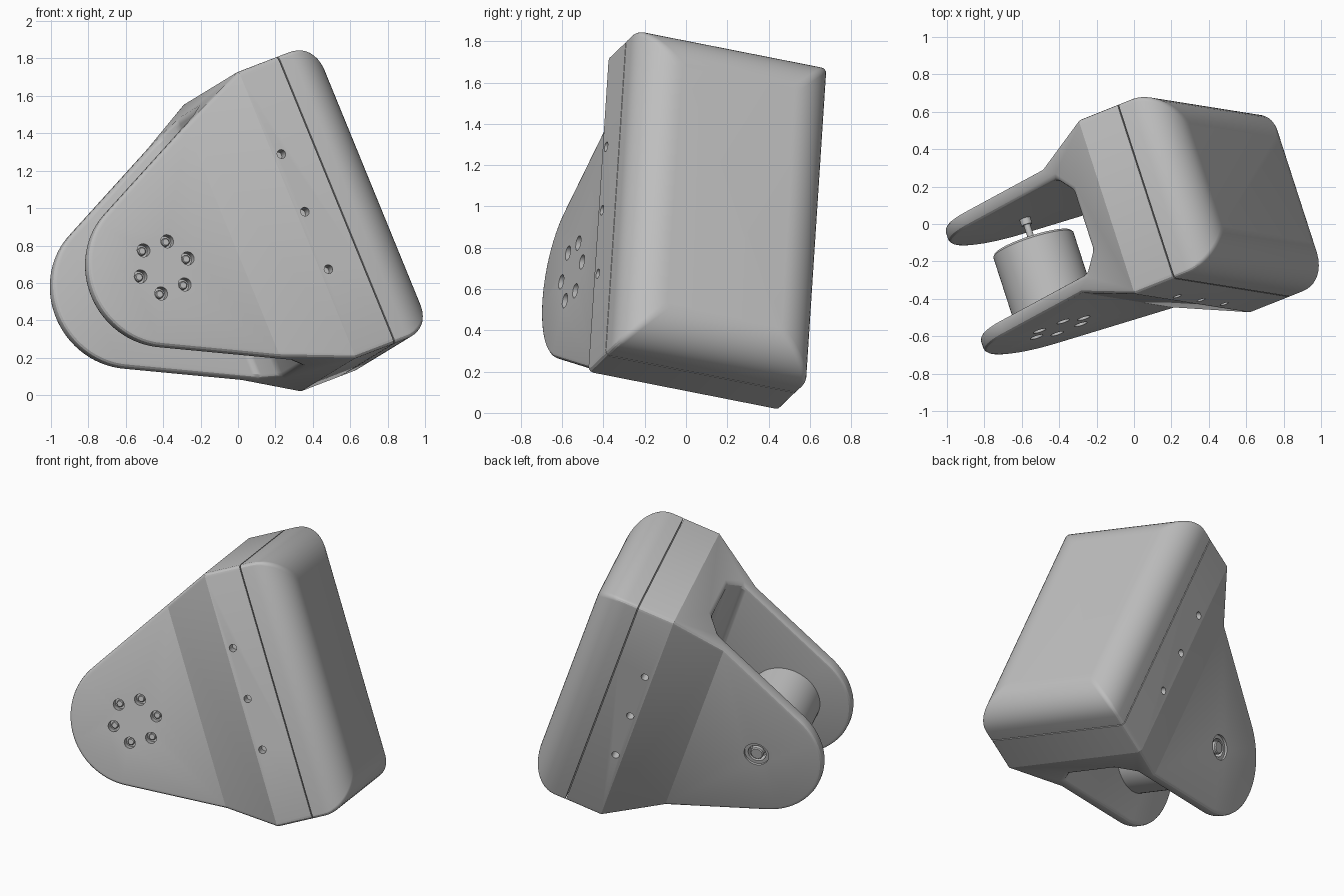
import bpy, bmesh
from math import sin, cos, pi, atan2, asin, hypot
from mathutils import Vector, Matrix

cube = bpy.data.objects.get("Cube")
if cube:
    bpy.data.objects.remove(cube, do_unlink=True)

# One plain grey for the whole model
grey = bpy.data.materials.new("plain_grey")
grey.use_nodes = True
colour = (0.52, 0.52, 0.52, 1)
grey.diffuse_color = colour
grey.node_tree.nodes["Principled BSDF"].inputs["Base Color"].default_value = colour

# Tilted frame: local x to the lid, local y along the pivot, local z along the box
back = Vector((0.875, 0.349, 0.335)).normalized()
up = Vector((-0.378, 0.06, 0.924))
side = up.cross(back).normalized()
up = back.cross(side)
FRAME = Matrix((back, side, up)).transposed().to_4x4()
FRAME.translation = -0.172 * side + 0.747 * up

HALF_W, HALF_L = 0.498, 0.829      # half width and half length of the box
ARM_OUT, ARM_IN = 0.353, 0.27      # outer and inner faces of the fork arms
PIVOT, ARM_R = -0.31, 0.425        # pivot position and arm end radius
SEAM, SHOULDER = 0.693, 0.453
EDGE = 0.025


def loft(bm, rings):
    """Skin a closed solid through rings of equal point count."""
    loops = [[bm.verts.new(p) for p in ring] for ring in rings]
    n = len(loops[0])
    for a, b in zip(loops, loops[1:]):
        for i in range(n):
            j = (i + 1) % n
            bm.faces.new((a[i], a[j], b[j], b[i]))
    bm.faces.new(loops[0][::-1])
    bm.faces.new(loops[-1])


def turned(bm, profile, u=PIVOT, w=0.0, n=32):
    """Turn (position, radius) pairs around an axis parallel to the pivot."""
    loft(bm, [[(u + r * cos(2 * pi * i / n), v, w + r * sin(2 * pi * i / n))
               for i in range(n)] for v, r in profile])


def make(name, build):
    bm = bmesh.new()
    build(bm)
    bmesh.ops.recalc_face_normals(bm, faces=bm.faces)
    mesh = bpy.data.meshes.new(name)
    bm.to_mesh(mesh)
    bm.free()
    mesh.materials.append(grey)
    obj = bpy.data.objects.new(name, mesh)
    bpy.context.collection.objects.link(obj)
    obj.matrix_world = FRAME
    return obj


def boolean(obj, cutter, operation):
    mod = obj.modifiers.new(operation.lower(), "BOOLEAN")
    mod.object, mod.operation, mod.solver = cutter, operation, "EXACT"
    cutter.hide_render = True


# Side outline: box shoulders running tangent into the round arm end
def side_prism(bm):
    du, dw = SHOULDER - PIVOT, HALF_L
    slope = atan2(dw, du) - asin(ARM_R / hypot(du, dw))
    start = pi / 2 + slope
    outline = [(0.8, -HALF_L), (0.8, HALF_L), (SHOULDER, HALF_L)]
    steps = 36
    for i in range(steps + 1):
        a = start + (2 * pi - 2 * start) * i / steps
        outline.append((PIVOT + ARM_R * cos(a), ARM_R * sin(a)))
    outline.append((SHOULDER, -HALF_L))
    loft(bm, [[(u, v, w) for u, w in outline] for v in (-0.6, 0.6)])


# Plan outline: tapered shoulders and a slot with chamfered corners
def plan_prism(bm):
    half = [(0.8, HALF_W), (SHOULDER, HALF_W), (0.11, ARM_OUT), (-1, ARM_OUT),
            (-1, ARM_IN), (0.18, ARM_IN), (0.27, 0.17)]
    outline = half + [(u, -v) for u, v in reversed(half)]
    loft(bm, [[(u, v, w) for u, v in outline] for w in (-1, 1)])


SCREWS = [(PIVOT + 0.144 * cos(k * pi / 3), 0.144 * sin(k * pi / 3)) for k in range(6)]


def body_cuts(bm):
    # flat seam face
    loft(bm, [[(u, v, w) for v, w in ((-1, -1), (1, -1), (1, 1), (-1, 1))]
              for u in (SEAM - 0.003, 1)])
    # motor screw holes
    for u, w in SCREWS:
        turned(bm, [(-0.4, 0.036), (-0.305, 0.036)], u, w, 20)
    # three lid screw holes on each side
    for s in (-1, 1):
        for w in (-0.333, 0, 0.333):
            turned(bm, [(s * 0.6, 0.024), (s * 0.43, 0.024)], 0.5, w, 20)
    # stepped pivot bore
    turned(bm, [(0.285, 0.058), (0.338, 0.058), (0.338, 0.08), (0.4, 0.08)])


fork_body = make("fork_body", side_prism)
plan = make("plan_cutter", plan_prism)
cuts = make("hole_cutter", body_cuts)
boolean(fork_body, plan, "INTERSECT")
bevel = fork_body.modifiers.new("soft_edges", "BEVEL")
bevel.width, bevel.segments = EDGE, 3
bevel.limit_method, bevel.angle_limit = "ANGLE", 0.55
boolean(fork_body, cuts, "DIFFERENCE")

# Bake the body, then drop the cutters
bpy.context.view_layer.update()
baked = bpy.data.meshes.new_from_object(
    fork_body.evaluated_get(bpy.context.evaluated_depsgraph_get()))
fork_body.modifiers.clear()
fork_body.data = baked
for cutter in (plan, cuts):
    bpy.data.objects.remove(cutter, do_unlink=True)


# Lid: rounded rectangles shrinking along a quarter circle
def lid_shape(bm):
    top, r, steps = 0.97, 0.2, 12

    def ring(u, inset):
        pts = []
        for k in range(4):
            a0 = k * pi / 2
            sv, sw = (1, -1, -1, 1)[k], (1, 1, -1, -1)[k]
            for i in range(5):
                a = a0 + i * pi / 8
                pts.append((u, sv * (HALF_W - inset - EDGE) + EDGE * cos(a),
                            sw * (HALF_L - inset - EDGE) + EDGE * sin(a)))
        return pts

    rings = [ring(SEAM + 0.003, 0)]
    for i in range(steps + 1):
        a = i * pi / 2 / steps
        rings.append(ring(top - r + r * sin(a), r * (1 - cos(a))))
    loft(bm, rings)


lid = make("lid", lid_shape)

# Motor with a lipped end, its shaft and the pivot pin
motor = make("motor", lambda bm: turned(
    bm, [(-0.28, 0.225), (0.12, 0.225), (0.132, 0.215), (0.132, 0.195), (0.12, 0.19)], n=64))
shaft = make("motor_shaft", lambda bm: turned(
    bm, [(0.1, 0.018), (0.235, 0.018), (0.235, 0.03), (0.29, 0.03)]))
pin = make("pivot_pin", lambda bm: turned(
    bm, [(0.28, 0.042), (0.34, 0.042), (0.346, 0.036)]))


def screw_heads(bm):
    for u, w in SCREWS:
        turned(bm, [(-0.3, 0.022), (-0.325, 0.022), (-0.33, 0.017)], u, w, 16)


screws = make("motor_screws", screw_heads)

# Smooth shading with sharp edges kept
bpy.ops.object.select_all(action="DESELECT")
for obj in (fork_body, lid, motor, shaft, pin, screws):
    obj.select_set(True)
bpy.context.view_layer.objects.active = fork_body
bpy.ops.object.shade_smooth_by_angle(angle=0.35)
